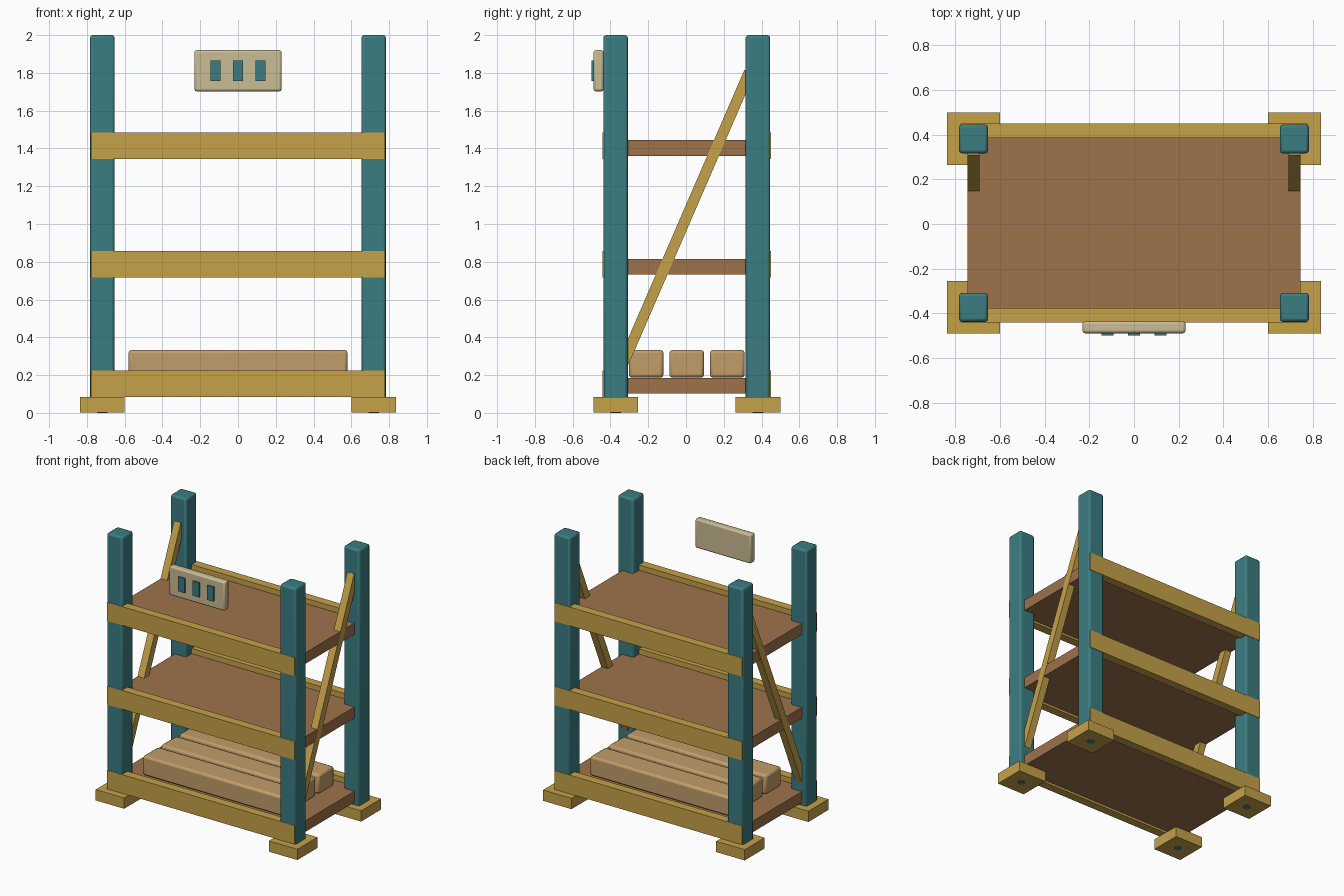
import bpy, math
from mathutils import Vector

if "Cube" in bpy.data.objects:
    bpy.data.objects.remove(bpy.data.objects["Cube"])


def material(name, r, g, b):
    """Flat colour given as sRGB 0-255, stored linear."""
    def lin(c):
        c /= 255
        return c / 12.92 if c <= 0.04045 else ((c + 0.055) / 1.055) ** 2.4
    m = bpy.data.materials.new(name)
    m.diffuse_color = (lin(r), lin(g), lin(b), 1)
    m.use_nodes = True
    m.node_tree.nodes["Principled BSDF"].inputs["Base Color"].default_value = m.diffuse_color
    return m


TEAL = material("teal_paint", 59, 125, 130)
GOLD = material("ochre_paint", 197, 162, 74)
BROWN = material("brown_board", 158, 114, 75)
TAN = material("tan_timber", 193, 158, 105)
CREAM = material("cream_plate", 202, 188, 148)


def box(name, lo, hi, mat, bevel=0.0, segments=2):
    """Axis-aligned box between two corners, optionally with rounded edges."""
    lo, hi = Vector(lo), Vector(hi)
    bpy.ops.mesh.primitive_cube_add(size=1, location=(lo + hi) / 2)
    ob = bpy.context.object
    ob.name = name
    ob.scale = hi - lo
    bpy.ops.object.transform_apply(location=False, rotation=False, scale=True)
    ob.data.materials.append(mat)
    if bevel:
        mod = ob.modifiers.new("soft_edges", 'BEVEL')
        mod.width = bevel
        mod.segments = segments
        bpy.ops.object.shade_smooth_by_angle(angle=math.radians(30))
    return ob


POST_X = 0.718
POST_Y = {"front": -0.373, "back": 0.381}

# Uprights, base plates and the anchor stubs seen under them
for sx, side in ((-1, "left"), (1, "right")):
    for end, y in POST_Y.items():
        x = sx * POST_X
        box(f"{end}_{side}_post", (x - 0.065, y - 0.065, 0.01),
            (x + 0.065, y + 0.065, 2.0), TEAL, 0.014)
        box(f"{end}_{side}_foot", (x - 0.118, y - 0.118, 0.002),
            (x + 0.118, y + 0.118, 0.083), GOLD)
        bpy.ops.mesh.primitive_cylinder_add(vertices=16, radius=0.028, depth=0.02,
                                            location=(x, y, 0.01))
        bpy.context.object.name = f"{end}_{side}_anchor"
        bpy.context.object.data.materials.append(TEAL)

# Three levels: a board between a front and a back beam
for level, z in (("lower", 0.085), ("middle", 0.716), ("upper", 1.344)):
    box(f"{level}_front_beam", (-0.777, -0.441, z), (0.777, -0.376, z + 0.14), GOLD)
    box(f"{level}_back_beam", (-0.777, 0.384, z), (0.777, 0.449, z + 0.14), GOLD)
    box(f"{level}_shelf", (-0.744, -0.38, z + 0.017), (0.744, 0.388, z + 0.1), BROWN)

# Diagonal braces on both ends, running into the posts
a, b = Vector((0, -0.33, 0.268)), Vector((0, 0.335, 1.804))
for sx, side in ((-1, "left"), (1, "right")):
    half = (b - a).length / 2
    ob = box(f"{side}_brace", (-0.0275, -0.0285, -half), (0.0275, 0.0285, half), GOLD)
    ob.location = (a + b) / 2 + Vector((sx * 0.7185, 0, 0))
    ob.rotation_euler.x = -math.atan2(b.y - a.y, b.z - a.z)

# Long packages on the lowest shelf
for i in (-1, 0, 1):
    y = 0.004 + 0.215 * i
    box(f"package_{i + 2}", (-0.58, y - 0.092, 0.187), (0.58, y + 0.092, 0.333), TAN, 0.016)

# Label plate with three inset marks
box("label_plate", (-0.231, -0.489, 1.702), (0.231, -0.436, 1.92), CREAM, 0.012)
for i in (-1, 0, 1):
    x = 0.119 * i
    box(f"label_mark_{i + 2}", (x - 0.027, -0.5, 1.757), (x + 0.027, -0.487, 1.865), TEAL)
